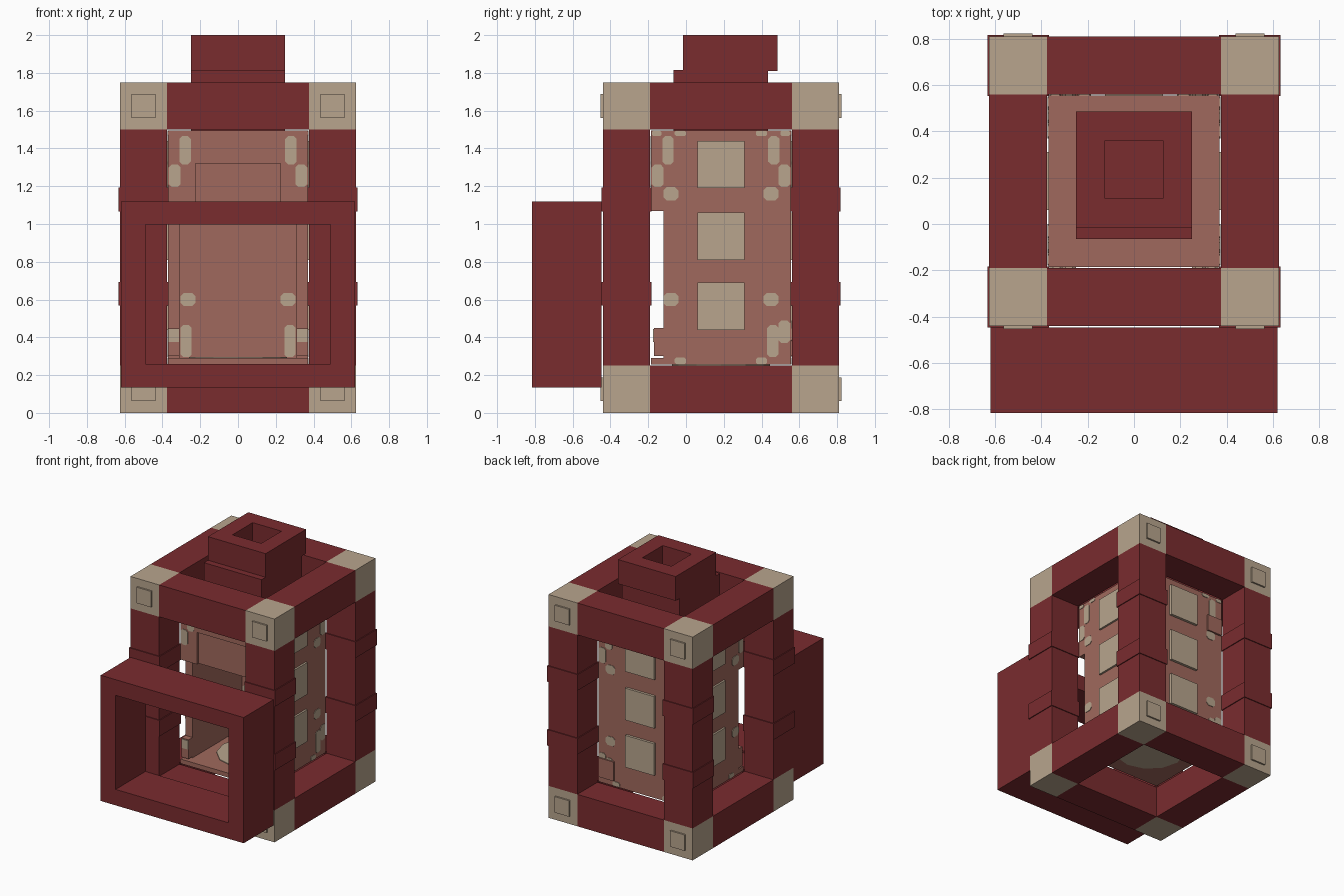
import bpy, bmesh, math
from mathutils import Matrix, Vector

if "Cube" in bpy.data.objects:
    bpy.data.objects.remove(bpy.data.objects["Cube"])


def material(name, rgb):
    m = bpy.data.materials.new(name)
    m.diffuse_color = (*rgb, 1)
    m.use_nodes = True
    m.node_tree.nodes["Principled BSDF"].inputs["Base Color"].default_value = m.diffuse_color
    return m


RED = material("dark red brick", (0.195, 0.025, 0.028))
BEIGE = material("beige stone", (0.479, 0.376, 0.270))
CLAY = material("pale clay", (0.352, 0.141, 0.109))
CY = 0.185  # centre of the tower in y


def finish(name, bm, mat):
    mesh = bpy.data.meshes.new(name)
    bm.to_mesh(mesh)
    bm.free()
    mesh.materials.append(mat)
    ob = bpy.data.objects.new(name, mesh)
    bpy.context.collection.objects.link(ob)
    return ob


def add_box(bm, x0, x1, y0, y1, z0, z1):
    size = Matrix.Diagonal((x1 - x0, y1 - y0, z1 - z0, 1))
    mid = Matrix.Translation(((x0 + x1) / 2, (y0 + y1) / 2, (z0 + z1) / 2))
    bmesh.ops.create_cube(bm, size=1, matrix=mid @ size)


def boxes(name, mat, items):
    bm = bmesh.new()
    for b in items:
        add_box(bm, *b)
    return finish(name, bm, mat)


def centred(x, y, z, sx, sy, sz):
    return (x - sx / 2, x + sx / 2, y - sy / 2, y + sy / 2, z - sz / 2, z + sz / 2)


# Outer frame: corner blocks, posts, beams
signs = [(sx, sy) for sx in (-1, 1) for sy in (-1, 1)]
boxes("corner_blocks", BEIGE, [centred(0.5 * sx, CY + 0.5 * sy, z, 0.25, 0.25, 0.25)
                               for sx, sy in signs for z in (0.125, 1.625)])
boxes("corner_studs", BEIGE, [centred(0.5 * sx, CY + 0.63 * sy, z, 0.125, 0.016, 0.125)
                              for sx, sy in signs for z in (0.125, 1.625)])
boxes("posts", RED, [centred(0.5 * sx, CY + 0.5 * sy, 0.875, 0.25, 0.25, 1.25)
                     for sx, sy in signs])
boxes("post_bands", RED, [centred(0.5 * sx, CY + 0.5 * sy, z, 0.264, 0.264, 0.125)
                          for sx, sy in signs for z in (0.63, 1.13)])
beams = []
for z in (0.125, 1.625):
    for s in (-1, 1):
        beams.append(centred(0, CY + 0.5 * s, z, 0.75, 0.25, 0.25))
        beams.append(centred(0.5 * s, CY, z, 0.25, 0.75, 0.25))
boxes("beams", RED, beams)

# Firebox surround, open front to back
boxes("firebox_surround", RED,
      [(-0.62, 0.62, -0.815, -0.447, 0.135, 0.26), (-0.62, 0.62, -0.815, -0.447, 0.997, 1.12)]
      + [centred(0.555 * s, -0.631, 0.6285, 0.13, 0.368, 0.737) for s in (-1, 1)])

# Chimney: base block and a hollow cap set back from it
boxes("chimney_base", RED, [(-0.25, 0.25, -0.065, 0.435, 1.49, 1.815)])
boxes("chimney_cap", RED,
      [(s0, s1, -0.015, 0.485, 1.81, 2.0) for s0, s1 in ((-0.25, -0.125), (0.125, 0.25))]
      + [(-0.125, 0.125, y0, y1, 1.81, 2.0) for y0, y1 in ((-0.015, 0.11), (0.36, 0.485))])

# Inner chamber: floor, roof, walls
boxes("chamber_floor", CLAY, [(-0.37, 0.37, -0.185, 0.555, 0.255, 0.29)])
boxes("chamber_roof", CLAY, [(-0.37, 0.37, -0.185, 0.555, 1.45, 1.495)])
boxes("back_wall", CLAY, [(-0.37, 0.37, 0.495, 0.555, 0.29, 1.45),
                          (0.23, 0.36, 0.555, 0.57, 0.3, 0.45),
                          (-0.36, -0.23, 0.555, 0.57, 1.19, 1.32)])
side = []
for s in (-1, 1):
    x0, x1 = sorted((0.31 * s, 0.37 * s))
    side += [(x0, x1, -0.12, 0.495, 0.29, 1.45), (x0, x1, -0.17, -0.12, 0.3, 0.45)]
    x0, x1 = sorted((0.225 * s, 0.37 * s))
    side.append((x0, x1, -0.185, -0.12, 1.07, 1.32))
boxes("side_walls", CLAY, side)
boxes("front_hood", CLAY, [(-0.37, 0.37, -0.185, -0.12, 1.32, 1.45),
                           (-0.225, 0.225, -0.165, -0.12, 1.07, 1.32)])

# Square window plates on the back and both sides
windows = []
for z in (0.565, 0.935, 1.315):
    windows.append(centred(0, 0.56, z, 0.25, 0.03, 0.25))
    windows += [centred(0.37 * s, CY, z, 0.03, 0.25, 0.25) for s in (-1, 1)]
boxes("window_plates", BEIGE, windows)

# Worn patches: (offset along wall, height, half width, half height)
PATCHES = [(0.265, 1.16, 0.04, 0.035), (0.28, 1.39, 0.03, 0.075), (0.335, 1.255, 0.03, 0.06),
           (0.265, 0.60, 0.04, 0.035), (0.275, 0.38, 0.03, 0.085), (0.335, 0.43, 0.03, 0.06),
           (0.215, 0.275, 0.03, 0.018), (0.215, 1.48, 0.03, 0.014), (0.34, 1.48, 0.025, 0.014)]


def add_patch(bm, u, z, hw, hh, origin, along, out):
    # Chamfered octagon, extruded to a thin plate
    c = min(hw, hh) * 0.5
    outline = [(hw, hh - c), (hw - c, hh), (c - hw, hh), (-hw, hh - c),
               (-hw, c - hh), (c - hw, -hh), (hw - c, -hh), (hw, c - hh)]
    rings = [[bm.verts.new(origin + along * (u + a) + Vector((0, 0, z + b)) + out * d)
              for a, b in outline] for d in (0, 0.004)]
    bm.faces.new(rings[0])
    bm.faces.new(rings[1])
    for i in range(8):
        j = (i + 1) % 8
        bm.faces.new((rings[0][i], rings[0][j], rings[1][j], rings[1][i]))


X, Y = Vector((1, 0, 0)), Vector((0, 1, 0))
WALLS = {"right": (Vector((0.37, CY, 0)), Y, X), "left": (Vector((-0.37, CY, 0)), Y, -X),
         "back": (Vector((0, 0.555, 0)), X, Y), "inner_back": (Vector((0, 0.495, 0)), X, -Y),
         "front": (Vector((0, -0.185, 0)), X, -Y)}
for name, (origin, along, out) in WALLS.items():
    bm = bmesh.new()
    for u, z, hw, hh in PATCHES:
        for s in (-1, 1):
            is_side = name in ("right", "left")
            if name == "front" and (z < 1.17 or z > 1.45):
                continue  # open firebox mouth
            if is_side and s < 0 and z < 0.5 and hh > 0.05:
                continue  # cut-away lower front edge
            if name == "inner_back" and u + hw > 0.31:
                continue
            add_patch(bm, u * s, z, hw, hh, origin, along, out)
    bmesh.ops.recalc_face_normals(bm, faces=bm.faces)
    finish(name + "_patches", bm, BEIGE)

# Patches on the front ends of the side walls
boxes("wall_end_patches", BEIGE, [centred(0.34 * s, -0.172, 0.41, 0.056, 0.008, 0.07)
                                  for s in (-1, 1)])

# Round hearth stone showing above and below the floor
bm = bmesh.new()
bmesh.ops.create_cone(bm, cap_ends=True, segments=12, radius1=0.26, radius2=0.26, depth=0.045,
                      matrix=Matrix.Translation((0, CY, 0.2725)))
finish("hearth_stone", bm, BEIGE)
